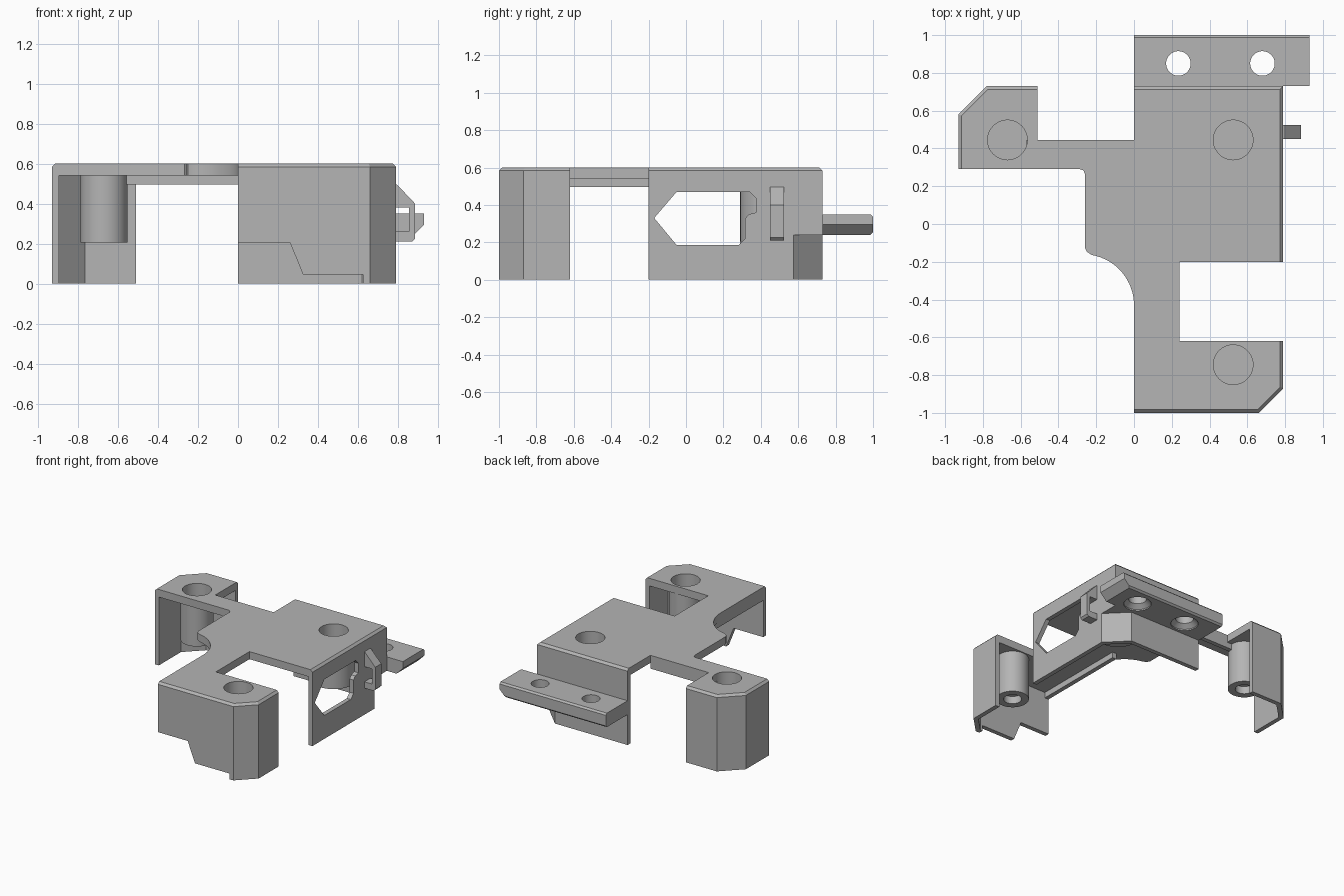
import bpy, bmesh
from math import cos, sin, pi, radians
from mathutils import Vector

cube = bpy.data.objects.get("Cube")
if cube:
    bpy.data.objects.remove(cube, do_unlink=True)

grey = bpy.data.materials.new("plain_grey")
grey.use_nodes = True
grey.diffuse_color = (0.46, 0.46, 0.46, 1)
grey.node_tree.nodes["Principled BSDF"].inputs["Base Color"].default_value = (0.46, 0.46, 0.46, 1)

TOP, PLATE, WALL = 0.6, 0.54, 0.035


def finish(name, bm):
    bmesh.ops.recalc_face_normals(bm, faces=bm.faces)
    mesh = bpy.data.meshes.new(name)
    bm.to_mesh(mesh)
    bm.free()
    mesh.materials.append(grey)
    obj = bpy.data.objects.new(name, mesh)
    bpy.context.collection.objects.link(obj)
    return obj


def prism(name, outline, lo, hi, axis="z", bevel=0, rule=None):
    """Extrude a 2D outline along an axis, bevelling edges whose midpoint meets the rule."""
    place = {"x": lambda a, b, h: (h, a, b),
             "y": lambda a, b, h: (a, h, b),
             "z": lambda a, b, h: (a, b, h)}[axis]
    bm = bmesh.new()
    low = [bm.verts.new(place(a, b, lo)) for a, b in outline]
    high = [bm.verts.new(place(a, b, hi)) for a, b in outline]
    bm.faces.new(low)
    bm.faces.new(high)
    n = len(outline)
    for i in range(n):
        j = (i + 1) % n
        bm.faces.new((low[i], low[j], high[j], high[i]))
    bmesh.ops.recalc_face_normals(bm, faces=bm.faces)
    if bevel:
        edges = [e for e in bm.edges if rule(*e.verts)]
        bmesh.ops.bevel(bm, geom=edges, offset=bevel, segments=1, affect="EDGES")
    return finish(name, bm)


def box(name, x, y, z):
    return prism(name, [(x[0], y[0]), (x[1], y[0]), (x[1], y[1]), (x[0], y[1])], *z)


def wall(name, path, lo, hi):
    """Thin upright wall whose outer face follows the path; thickness goes to its left."""
    pts = [Vector(p) for p in path]
    dirs = [(b - a).normalized() for a, b in zip(pts, pts[1:])]
    normals = [Vector((-d.y, d.x)) for d in dirs]
    inner = []
    for i, p in enumerate(pts):
        a, b = normals[max(i - 1, 0)], normals[min(i, len(normals) - 1)]
        inner.append(p + (a + b) * WALL / (1 + a.dot(b)))
    outline = [tuple(p) for p in pts] + [tuple(p) for p in reversed(inner)]
    return prism(name, outline, lo, hi)


def lathe(name, profile, x, y, steps=48):
    bm = bmesh.new()
    verts = [bm.verts.new((r, 0, z)) for r, z in profile]
    edges = [bm.edges.new(pair) for pair in zip(verts, verts[1:])]
    bmesh.ops.spin(bm, geom=verts + edges, cent=(0, 0, 0), axis=(0, 0, 1),
                   angle=2 * pi, steps=steps, use_duplicate=False)
    bmesh.ops.remove_doubles(bm, verts=bm.verts, dist=0.0001)
    bmesh.ops.translate(bm, verts=bm.verts, vec=(x, y, 0))
    return finish(name, bm)


def cut(obj, cutter):
    mod = obj.modifiers.new("cut", "BOOLEAN")
    mod.operation, mod.solver, mod.object = "DIFFERENCE", "EXACT", cutter
    bpy.context.view_layer.objects.active = obj
    bpy.ops.object.modifier_apply(modifier=mod.name)
    bpy.data.objects.remove(cutter, do_unlink=True)


def smooth(obj):
    bpy.ops.object.select_all(action="DESELECT")
    obj.select_set(True)
    bpy.context.view_layer.objects.active = obj
    bpy.ops.object.shade_smooth_by_angle(angle=radians(30))


# Outer wall paths, all running anticlockwise
front_path = [(0, -1), (0.66, -1), (0.79, -0.87), (0.79, -0.62)]
main_path = [(0.79, -0.2), (0.79, 0.73), (0, 0.73)]
lower_path = [(0.79, -0.2), (0.79, 0.575), (0.635, 0.73), (0, 0.73)]
side_path = [(-0.51, 0.73), (-0.78, 0.73), (-0.93, 0.58), (-0.93, 0.29)]

# Top plate with a scooped edge and chamfered outer rim
scoop = [(-0.27 + 0.27 * cos(radians(a)), -0.43 + 0.27 * sin(radians(a)))
         for a in range(80, -1, -5)]
outline = (front_path + [(0.24, -0.62), (0.24, -0.2)] + main_path
           + [(0, 0.445), (-0.51, 0.445)] + side_path
           + [(-0.285, 0.29), (-0.267, 0.283), (-0.26, 0.265),
              (-0.26, -0.125), (-0.25, -0.147)] + scoop)


def outer_rim(a, b):
    m = (a.co + b.co) / 2
    return min(a.co.z, b.co.z) > TOP - 0.01 and (
        m.x > 0.7 or m.x < -0.8 or m.y < -0.99 or m.y > 0.64)


plate = prism("top_plate", outline, PLATE, TOP, "z", 0.017, outer_rim)

# Screw bosses, recessed from the top with a small hole below
for name, x, y, r in (("main_boss", 0.525, 0.445, 0.155),
                      ("front_boss", 0.525, -0.745, 0.118),
                      ("side_boss", -0.67, 0.445, 0.118)):
    bore = 0.105
    cut(plate, lathe("cutter", [(0, 0.5), (bore, 0.5), (bore, 0.7), (0, 0.7)], x, y))
    smooth(lathe(name, [(0, 0.28), (bore, 0.28), (bore, PLATE), (r, PLATE), (r, 0.205),
                        (0.065, 0.205), (0.065, 0.265), (0, 0.265)], x, y))
smooth(plate)

# Front skirt with its stepped lower edge
front_wall = wall("front_wall", front_path, 0, PLATE)
cut(front_wall, prism("cutter", [(-0.1, -0.1), (0.625, -0.1), (0.625, 0.045), (0.325, 0.045),
                                 (0.26, 0.205), (-0.1, 0.205)], -1.1, -0.9, "y"))

# Side skirt
wall("side_wall", side_path, 0, PLATE)

# Main skirt: square corner above, cut corner below, with a side window
window = [(-0.17, 0.33), (-0.05, 0.185), (0.28, 0.185), (0.315, 0.22), (0.315, 0.325),
          (0.335, 0.35), (0.375, 0.36), (0.375, 0.435), (0.34, 0.47), (-0.05, 0.47)]
for name, path, lo, hi in (("main_wall_upper", main_path, 0.24, PLATE),
                           ("main_wall_lower", lower_path, 0, 0.24)):
    cut(wall(name, path, lo, hi), prism("cutter", window, 0.7, 0.9, "x"))
prism("corner_shelf", [(0.755, 0.56), (0.79, 0.575), (0.79, 0.73), (0.635, 0.73),
                       (0.62, 0.695)], 0.24, 0.27)

# Stiffening ribs below the arms
box("side_arm_rib", (-0.57, 0), (0.41, 0.445), (0.495, PLATE))
box("front_arm_rib", (0, WALL), (-0.97, -0.2), (0.495, PLATE))

# Rear mounting tab with two countersunk holes
tab = prism("rear_tab", [(0, 0.24), (0.875, 0.24), (0.93, 0.295), (0.93, 0.35), (0, 0.35)],
            0.73, 1, "y", 0.013,
            lambda a, b: min(a.co.y, b.co.y) > 0.99 and abs(a.co.z - b.co.z) < 0.001)
for x in (0.235, 0.68):
    cut(tab, lathe("cutter", [(0, 0.2), (0.1, 0.2), (0.1, 0.25), (0.065, 0.28),
                              (0.065, 0.4), (0, 0.4)], x, 0.85))
smooth(tab)

# Hook loop on the side of the main skirt
clip = prism("side_clip", [(0.78, 0.5), (0.795, 0.495), (0.885, 0.4), (0.885, 0.225),
                           (0.87, 0.21), (0.78, 0.21)], 0.45, 0.525, "y")
cut(clip, prism("cutter", [(0.79, 0.26), (0.855, 0.26), (0.855, 0.38), (0.79, 0.38)],
                0.4, 0.6, "y"))
